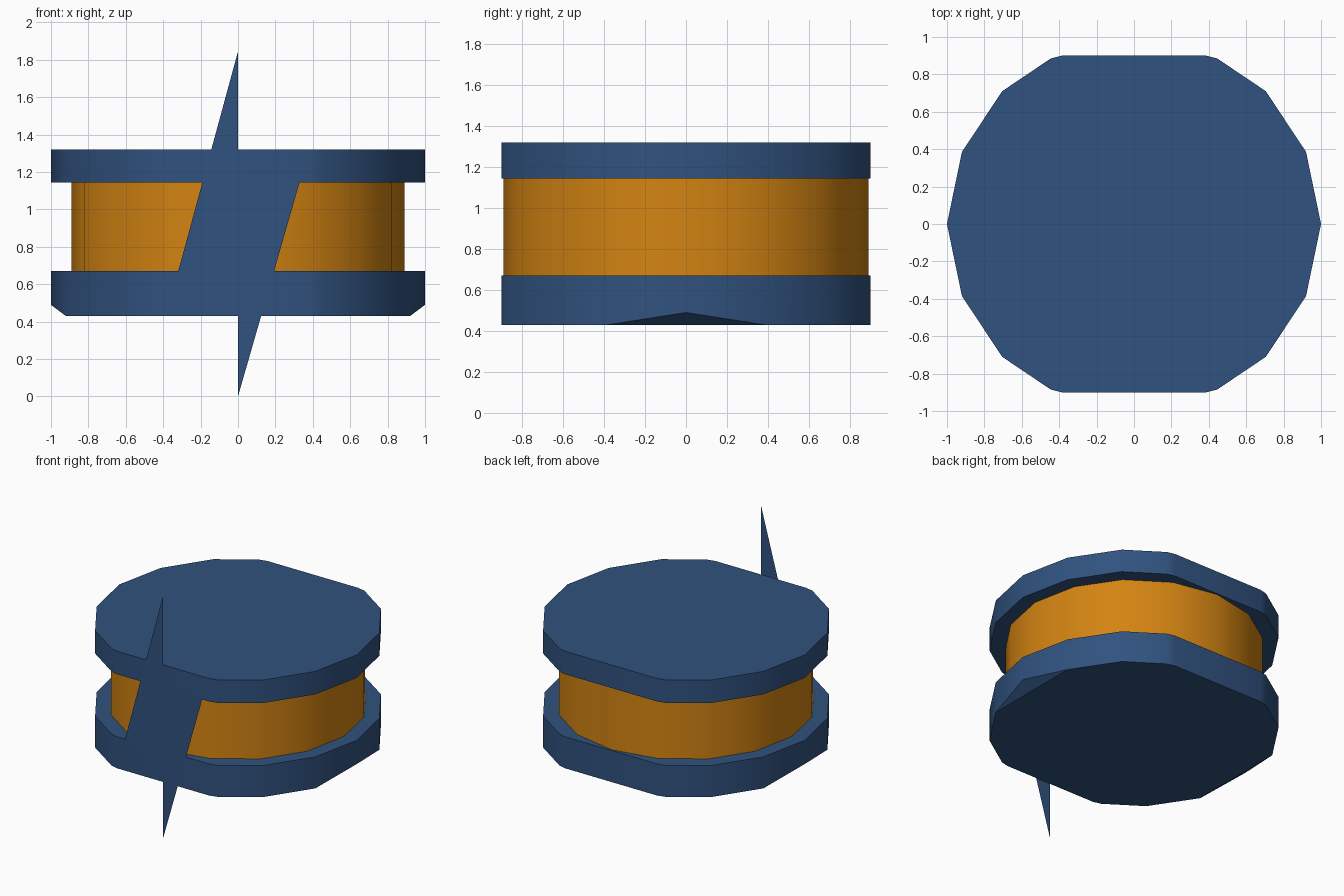
import bpy
import bmesh
from math import cos, sin, pi, radians

cube = bpy.data.objects.get("Cube")
if cube:
    bpy.data.objects.remove(cube, do_unlink=True)


def material(name, colour):
    mat = bpy.data.materials.new(name)
    mat.use_nodes = True
    mat.diffuse_color = colour
    mat.node_tree.nodes["Principled BSDF"].inputs["Base Color"].default_value = colour
    return mat


def finish(name, bm, mat, smooth=True):
    bmesh.ops.recalc_face_normals(bm, faces=bm.faces)
    mesh = bpy.data.meshes.new(name)
    bm.to_mesh(mesh)
    bm.free()
    mesh.materials.append(mat)
    obj = bpy.data.objects.new(name, mesh)
    bpy.context.collection.objects.link(obj)
    if smooth:
        bpy.ops.object.select_all(action='DESELECT')
        obj.select_set(True)
        bpy.context.view_layer.objects.active = obj
        bpy.ops.object.shade_smooth_by_angle(angle=radians(30))
    return obj


def prism(name, outline, z0, z1, mat, end_z=None):
    """Closed prism; end_z lifts the lower corners on the x axis into chamfers."""
    bm = bmesh.new()
    is_end = [end_z is not None and abs(y) < 0.001 for x, y in outline]
    low = [bm.verts.new((x, y, end_z if e else z0)) for (x, y), e in zip(outline, is_end)]
    high = [bm.verts.new((x, y, z1)) for x, y in outline]
    count = len(outline)
    for i in range(count):
        j = (i + 1) % count
        bm.faces.new((low[i], low[j], high[j], high[i]))
        if is_end[i]:
            bm.faces.new((low[i - 1], low[i], low[j]))
    bm.faces.new(high)
    bm.faces.new([v for v, e in zip(low, is_end) if not e])
    return finish(name, bm, mat)


blue = material("navy blue", (0.03, 0.084, 0.21, 1))
orange = material("amber orange", (0.65, 0.23, 0.006, 1))

# Rim outline: one quadrant mirrored to all four, flattened front and back
quarter = [(1, 0), (0.92, 0.385), (0.705, 0.71), (0.445, 0.885), (0.385, 0.9)]
half = quarter + [(-x, y) for x, y in reversed(quarter)]
rim = half + [(x, -y) for x, y in reversed(half[1:-1])]

# Upper and lower discs
prism("upper_disc", rim, 1.145, 1.32, blue)
prism("lower_disc", rim, 0.43, 0.67, blue, end_z=0.49)

# Sixteen-sided drum between the discs
drum = [(0.89 * cos(i * pi / 8), 0.89 * sin(i * pi / 8)) for i in range(16)]
prism("drum", drum, 0.67, 1.145, orange)

# Flat bolt plate across the front
bolt = [(0, 1.845), (-0.325, 0.65), (0, 0.65), (0, 0), (0.335, 1.165), (0, 1.165)]
bm = bmesh.new()
bm.faces.new([bm.verts.new((x, -0.901, z)) for x, z in bolt])
finish("bolt_plate", bm, blue, smooth=False)
